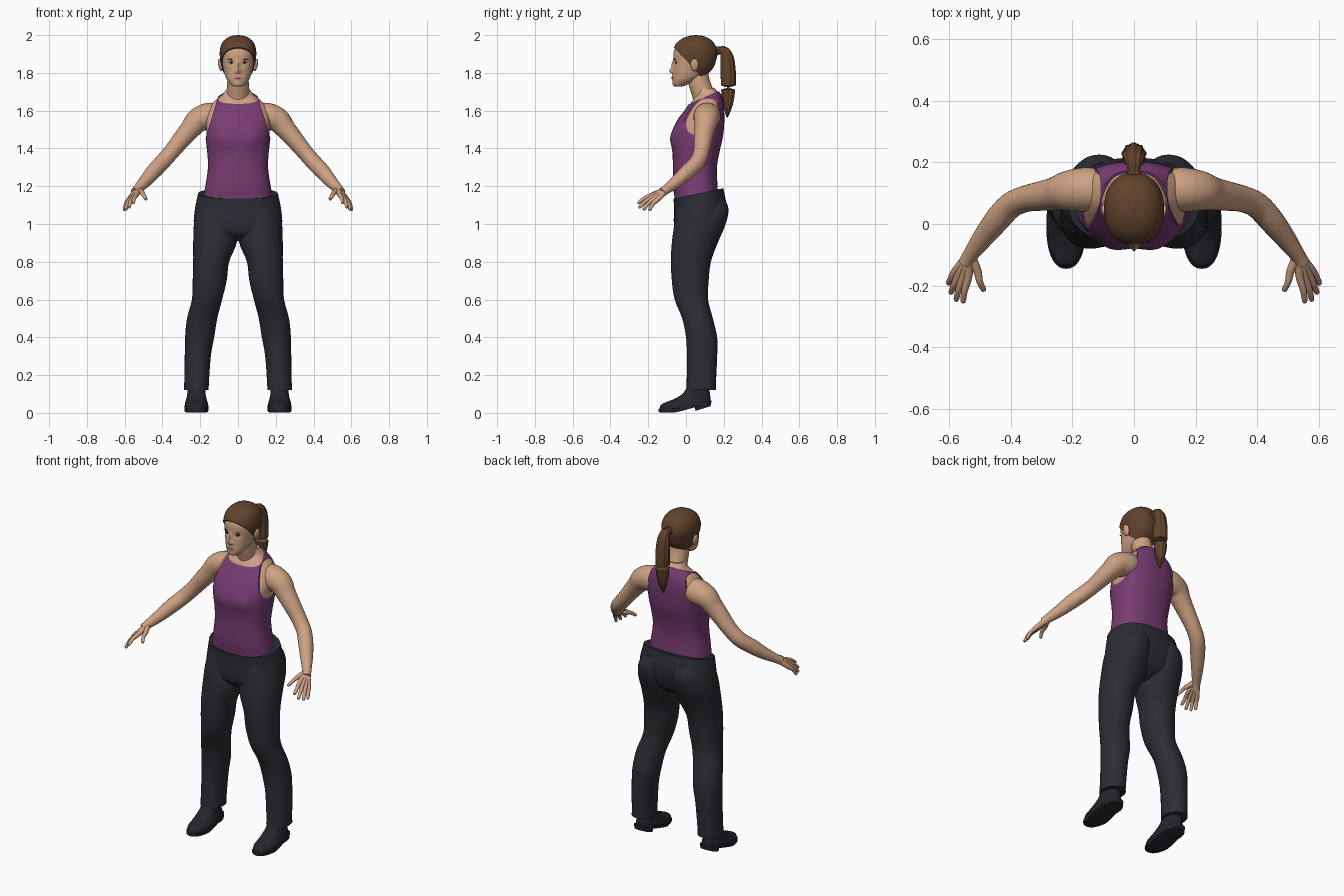
import bpy, bmesh, math
from mathutils import Vector, Matrix

cube = bpy.data.objects.get("Cube")
if cube:
    bpy.data.objects.remove(cube, do_unlink=True)


def material(name, r, g, b):
    m = bpy.data.materials.new(name)
    m.use_nodes = True
    m.diffuse_color = (r, g, b, 1)
    bsdf = m.node_tree.nodes["Principled BSDF"]
    bsdf.inputs["Base Color"].default_value = (r, g, b, 1)
    bsdf.inputs["Roughness"].default_value = 0.8
    return m


SKIN = material("skin", .62, .36, .23)
PURPLE = material("purple_cloth", .19, .045, .17)
TROUSER = material("dark_cloth", .025, .026, .034)
LEATHER = material("shoe_leather", .018, .019, .026)
HAIR = material("brown_hair", .12, .055, .025)
DARK = material("eye_dark", .02, .013, .01)
WHITE = material("eye_white", .55, .5, .45)
LIP = material("lip", .42, .18, .13)
made = []


def add_object(name, bm, mat):
    mesh = bpy.data.meshes.new(name)
    bm.to_mesh(mesh)
    bm.free()
    mesh.materials.append(mat)
    ob = bpy.data.objects.new(name, mesh)
    bpy.context.collection.objects.link(ob)
    made.append(ob)
    return ob


def smooth(rows, steps):
    """Catmull-Rom interpolation of every column of a table."""
    out = []
    last = len(rows) - 1
    for i in range(last):
        a, b, c, d = (rows[min(max(j, 0), last)] for j in range(i - 1, i + 3))
        for k in range(steps):
            t = k / steps
            out.append([q + t / 2 * (r - p + t * (2*p - 5*q + 4*r - s + t * (3*(q - r) + s - p)))
                        for p, q, r, s in zip(a, b, c, d)])
    return out + [list(rows[-1])]


def stacked(rows, power=2.0, steps=4, seg=48, side=1):
    """Level superellipse rings from rows of (z, centre x, half width, front y, back y)."""
    def lobe(v):
        return math.copysign(abs(v) ** (2 / power), v)
    turns = [math.tau * i / seg for i in range(seg)]
    return [[Vector((side * (cx + rx * lobe(math.cos(a))),
                     (yf + yb) / 2 + (yb - yf) / 2 * lobe(math.sin(a)), z)) for a in turns]
            for z, cx, rx, yf, yb in smooth(rows, steps)]


def tube(rows, up="X", steps=4, seg=20, side=1, ridge=0):
    """Round rings across a path from rows of (x, y, z, radius)."""
    path = smooth(rows, steps)
    pts = [Vector(p[:3]) for p in path]
    rings = []
    for i, p in enumerate(pts):
        way = pts[min(i + 1, len(pts) - 1)] - pts[max(i - 1, 0)]
        q = way.to_track_quat("Z", up)
        ring = []
        for k in range(seg):
            a = math.tau * k / seg
            r = path[i][3] * (1 + ridge * math.cos(9 * a))
            v = p + q @ Vector((r * math.cos(a), r * math.sin(a), 0))
            ring.append(Vector((side * v.x, v.y, v.z)))
        rings.append(ring)
    return rings


def loft(name, rings, mat, cuts=(), grow=0, sculpt=None):
    """Skin the rings, sculpt, thicken, then trim by planes (point, removed direction)."""
    bm = bmesh.new()
    vs = [[bm.verts.new(p) for p in ring] for ring in rings]
    n = len(vs[0])
    for lo, hi in zip(vs, vs[1:]):
        for i in range(n):
            bm.faces.new((lo[i], lo[(i + 1) % n], hi[(i + 1) % n], hi[i]))
    bm.faces.new(vs[0])
    bm.faces.new(vs[-1])
    bmesh.ops.recalc_face_normals(bm, faces=bm.faces)
    for v in bm.verts:
        if sculpt:
            sculpt(v.co)
    bm.normal_update()
    for v, nor in [(v, v.normal.copy()) for v in bm.verts]:
        v.co += nor * grow
    for point, away in cuts:
        geom = bm.verts[:] + bm.edges[:] + bm.faces[:]
        bmesh.ops.bisect_plane(bm, geom=geom, plane_co=point, plane_no=away, clear_outer=True)
        bmesh.ops.holes_fill(bm, edges=[e for e in bm.edges if e.is_boundary], sides=0)
    return add_object(name, bm, mat)


def blob(name, centre, size, mat, tilt=0):
    bm = bmesh.new()
    mtx = Matrix.Translation(centre) @ Matrix.Rotation(tilt, 4, "Y") @ Matrix.Diagonal((*size, 1))
    bmesh.ops.create_uvsphere(bm, u_segments=20, v_segments=12, radius=1, matrix=mtx)
    return add_object(name, bm, mat)


def bumps(table, middle):
    """Sculpt rule: soft mirrored pushes along y on the front half."""
    def rule(co):
        if co.y < middle:
            co.y += sum(d * math.exp(-((abs(co.x) - x) / w) ** 2 - ((co.z - z) / h) ** 2)
                        for x, z, w, h, d in table)
    return rule


# Torso and the sleeveless top over it
torso_rows = [(1.1, 0, .185, -.05, .17), (1.15, 0, .176, -.055, .165), (1.2, 0, .166, -.062, .16),
              (1.3, 0, .152, -.062, .157), (1.38, 0, .156, -.065, .17), (1.45, 0, .164, -.07, .186),
              (1.5, 0, .168, -.062, .193), (1.55, 0, .17, -.038, .196), (1.6, 0, .162, 0, .195),
              (1.64, 0, .135, .025, .192), (1.67, 0, .1, .045, .185), (1.69, 0, .078, .058, .175),
              (1.72, 0, .058, .06, .15)]
bust = bumps([(.07, 1.45, .05, .045, -.012)], .03)
torso = stacked(torso_rows, 2.5)
loft("torso", torso, SKIN, sculpt=bust)
armholes = [((s * .1, 0, 1.69), (s * .215, 0, .065)) for s in (1, -1)]
neckline = ((0, .02, 1.635), (0, -.065, .145))
loft("tank_top", torso, PURPLE, armholes + [neckline], .007, bust)

# Trousers: hips trimmed by a sloping waistline, then the legs
hip_rows = [(.91, 0, .1, 0, .1), (.95, 0, .215, -.05, .165), (1, 0, .234, -.064, .196),
            (1.08, 0, .228, -.064, .214), (1.14, 0, .216, -.066, .208), (1.22, 0, .2, -.07, .19)]
loft("trouser_hips", stacked(hip_rows, 2.3), TROUSER, [((0, -.06, 1.135), (0, -.055, .26))])
leg_rows = [(.12, .22, .066, 0, .16), (.14, .22, .065, .003, .158), (.3, .213, .069, .005, .165),
            (.4, .203, .077, 0, .165), (.5, .19, .08, -.02, .142), (.6, .164, .08, -.06, .117),
            (.7, .15, .09, -.075, .12), (.8, .142, .095, -.08, .132), (.9, .122, .115, -.075, .168),
            (1, .118, .115, -.062, .21), (1.08, .112, .1, -.05, .225), (1.14, .1, .07, -.02, .2)]

# Shoes: sole, heel block and upper, all sloped up towards the heel
sole_rows = [(.003, .22, .058, -.14, .13), (.008, .22, .064, -.145, .135), (.02, .22, .064, -.145, .135)]
heel_rows = [(-.02, .22, .05, .05, .13), (.015, .22, .052, .045, .134)]
upper_rows = [(.018, .22, .06, -.14, .13), (.04, .22, .06, -.135, .13), (.055, .22, .055, -.11, .128),
              (.075, .22, .05, -.06, .126), (.1, .22, .048, -.015, .124), (.15, .22, .046, .015, .122)]


def slope(co):
    co.z += .28 * max(0, co.y + .05) * max(0, 1 - co.z / .2)


# Arms and hands
arm_rows = [(.09, .115, 1.575, .06), (.15, .112, 1.57, .072), (.21, .108, 1.55, .066),
            (.25, .1, 1.505, .055), (.293, .092, 1.455, .049), (.35, .082, 1.385, .043),
            (.4, .06, 1.328, .042), (.445, .012, 1.28, .041), (.49, -.045, 1.228, .034),
            (.53, -.1, 1.186, .025), (.545, -.125, 1.168, .024)]
wrist = Vector((.532, -.1, 1.183))
fingers = {"index": ((.538, -.172, 1.155), (.555, -.256, 1.11)),
           "middle": ((.553, -.17, 1.145), (.578, -.25, 1.087)),
           "ring": ((.566, -.162, 1.137), (.595, -.226, 1.075)),
           "little": ((.577, -.15, 1.13), (.603, -.195, 1.072)),
           "thumb": ((.508, -.152, 1.165), (.486, -.218, 1.13))}

for s, label in ((1, "left"), (-1, "right")):
    loft(label + "_trouser_leg", stacked(leg_rows, 2.1, side=s), TROUSER)
    loft(label + "_shoe_sole", stacked(sole_rows, 2.3, side=s), LEATHER, sculpt=slope)
    loft(label + "_shoe_heel", stacked(heel_rows, 2.6, side=s), LEATHER, sculpt=slope)
    loft(label + "_shoe_upper", stacked(upper_rows, 2.3, side=s), LEATHER, sculpt=slope)
    loft(label + "_arm", tube(arm_rows, "Y", seg=32, side=s), SKIN)
    for finger, (knuckle, tip) in fingers.items():
        base, end = Vector(knuckle), Vector(tip)
        bend = base.lerp(end, .5) + Vector((.003, -.003, .005))
        stops = zip((wrist, base, bend, base.lerp(end, .93), end), (.017, .0135, .0105, .0085, .003))
        loft(f"{label}_{finger}_finger", tube([(*p, r) for p, r in stops], seg=12, side=s), SKIN)

# Neck and head
loft("neck", tube([(0, .115, 1.62, .066), (0, .09, 1.69, .059), (0, .07, 1.75, .057),
                   (0, .06, 1.81, .055)], seg=32), SKIN)
head_rows = [(1.727, 0, .018, -.058, -.02), (1.735, 0, .034, -.066, 0), (1.76, 0, .056, -.07, .055),
             (1.79, 0, .07, -.069, .1), (1.83, 0, .08, -.068, .138), (1.87, 0, .087, -.067, .153),
             (1.91, 0, .09, -.065, .16), (1.95, 0, .081, -.047, .145), (1.975, 0, .06, -.018, .12),
             (1.988, 0, .035, .015, .09), (1.993, 0, .005, .048, .058)]
face = bumps([(0, 1.81, .011, .013, -.019), (0, 1.84, .009, .022, -.01), (.013, 1.805, .007, .008, -.006),
              (.034, 1.853, .017, .012, .008), (0, 1.775, .022, .012, -.005), (0, 1.742, .02, .012, -.003)], 0)
skull = stacked(head_rows, 2.2, steps=6, seg=96)
head = loft("head", skull, SKIN, sculpt=face)

# Hair cap trimmed along the hairline, with a ridged ponytail
loft("hair_cap", skull, HAIR, [((0, -.06, 1.93), (0, -.17, -.16))], .007)
tail_rows = [(0, .14, 1.91, .03), (0, .175, 1.918, .02), (0, .202, 1.912, .027), (0, .218, 1.87, .035),
             (0, .223, 1.78, .039), (0, .224, 1.69, .034), (0, .222, 1.62, .022), (0, .218, 1.565, .004)]
loft("ponytail", tube(tail_rows, seg=72, ridge=.07), HAIR)

# Ears and painted face details resting on the face surface
bpy.context.view_layer.update()


def on_face(name, x, z, size, mat, tilt=0):
    hit, where, _, _ = head.ray_cast(Vector((x, -1, z)), Vector((0, 1, 0)))
    blob(name, where if hit else Vector((x, -.06, z)), size, mat, tilt)


for s, label in ((1, "left"), (-1, "right")):
    blob(label + "_ear", (s * .094, .045, 1.842), (.011, .022, .033), SKIN, s * .2)
    on_face(label + "_eye", s * .034, 1.851, (.013, .003, .0055), WHITE)
    on_face(label + "_iris", s * .034, 1.852, (.006, .0045, .0055), DARK)
    on_face(label + "_lashes", s * .035, 1.857, (.016, .0045, .003), DARK, s * .1)
    on_face(label + "_eyebrow", s * .036, 1.872, (.019, .003, .003), HAIR, s * .1)
on_face("lips", 0, 1.775, (.022, .003, .007), LIP)

for ob in bpy.context.view_layer.objects:
    ob.select_set(ob in made)
bpy.context.view_layer.objects.active = head
bpy.ops.object.shade_smooth_by_angle(angle=math.radians(45))
